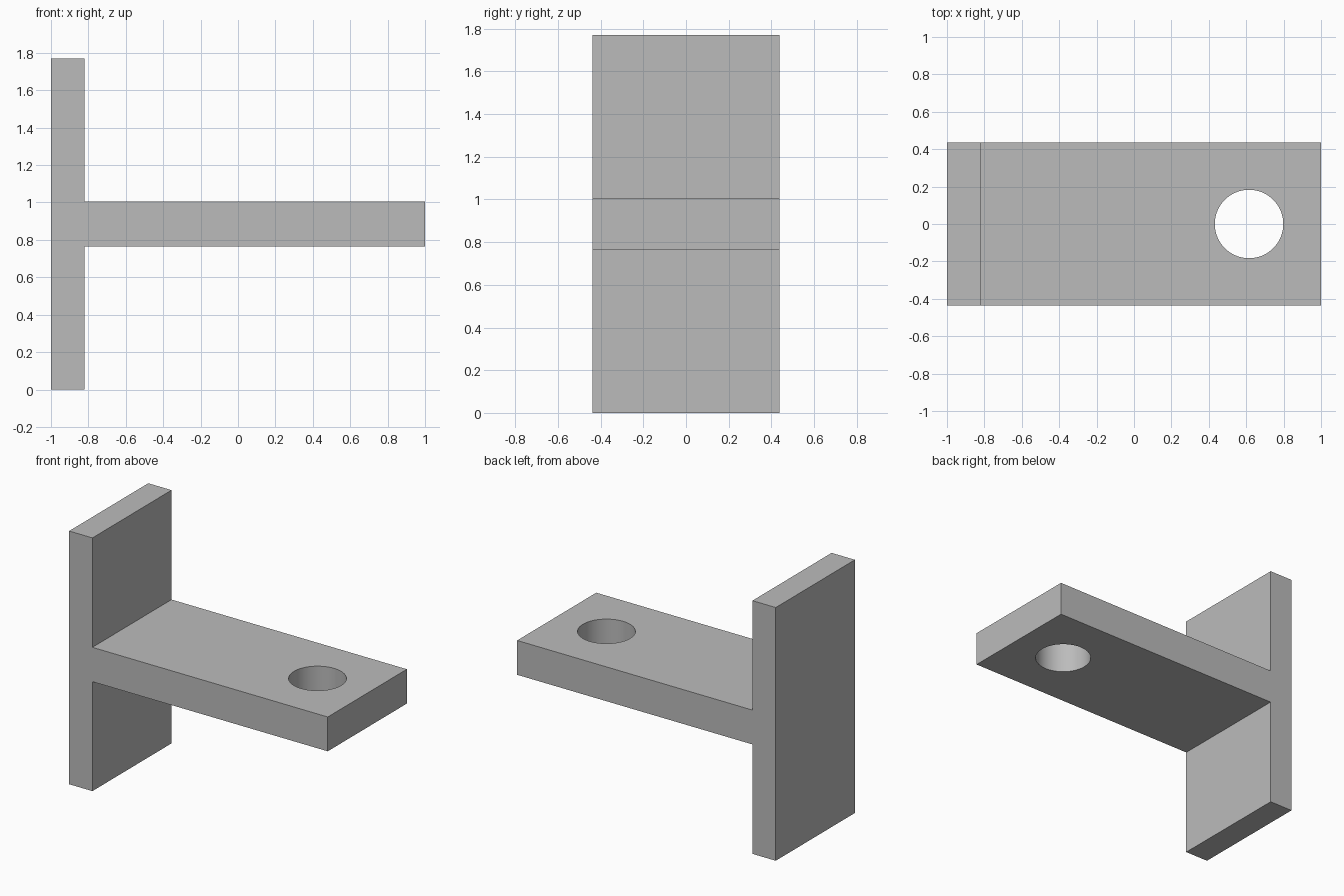
import bpy
import bmesh
import math

cube = bpy.data.objects.get("Cube")
if cube:
    bpy.data.objects.remove(cube, do_unlink=True)

# Overall sizes
HALF_DEPTH = 0.437
HEIGHT = 1.77
PLATE_X = -0.82
ARM_LOW, ARM_HIGH = 0.765, 1.005
HOLE_X, HOLE_RADIUS = 0.615, 0.183

grey = bpy.data.materials.new("plain grey")
grey.use_nodes = True
colour = (0.5, 0.5, 0.5, 1)
grey.diffuse_color = colour
grey.node_tree.nodes["Principled BSDF"].inputs["Base Color"].default_value = colour

# T-shaped bracket: side profile extruded through the depth
profile = [(-1, 0), (PLATE_X, 0), (PLATE_X, ARM_LOW), (1, ARM_LOW),
           (1, ARM_HIGH), (PLATE_X, ARM_HIGH), (PLATE_X, HEIGHT), (-1, HEIGHT)]
bm = bmesh.new()
face = bm.faces.new([bm.verts.new((x, -HALF_DEPTH, z)) for x, z in profile])
extruded = bmesh.ops.extrude_face_region(bm, geom=[face])["geom"]
bmesh.ops.translate(bm, vec=(0, 2 * HALF_DEPTH, 0),
                    verts=[v for v in extruded if isinstance(v, bmesh.types.BMVert)])
bmesh.ops.recalc_face_normals(bm, faces=bm.faces)
mesh = bpy.data.meshes.new("t_bracket")
bm.to_mesh(mesh)
bm.free()
mesh.materials.append(grey)
bracket = bpy.data.objects.new("t_bracket", mesh)
bpy.context.collection.objects.link(bracket)

# Round bolt hole through the arm
bpy.ops.mesh.primitive_cylinder_add(vertices=96, radius=HOLE_RADIUS, depth=0.6,
                                    location=(HOLE_X, 0, (ARM_LOW + ARM_HIGH) / 2))
cutter = bpy.context.object
cutter.name = "hole_cutter"
cutter.data.materials.append(grey)
cut = bracket.modifiers.new("bolt_hole", "BOOLEAN")
cut.operation = "DIFFERENCE"
cut.solver = "EXACT"
cut.object = cutter

# Apply the cut, drop the cutter and smooth the hole wall
bpy.ops.object.select_all(action="DESELECT")
bracket.select_set(True)
bpy.context.view_layer.objects.active = bracket
bpy.ops.object.modifier_apply(modifier=cut.name)
bpy.data.objects.remove(cutter, do_unlink=True)
bpy.ops.object.shade_smooth_by_angle(angle=math.radians(30))
